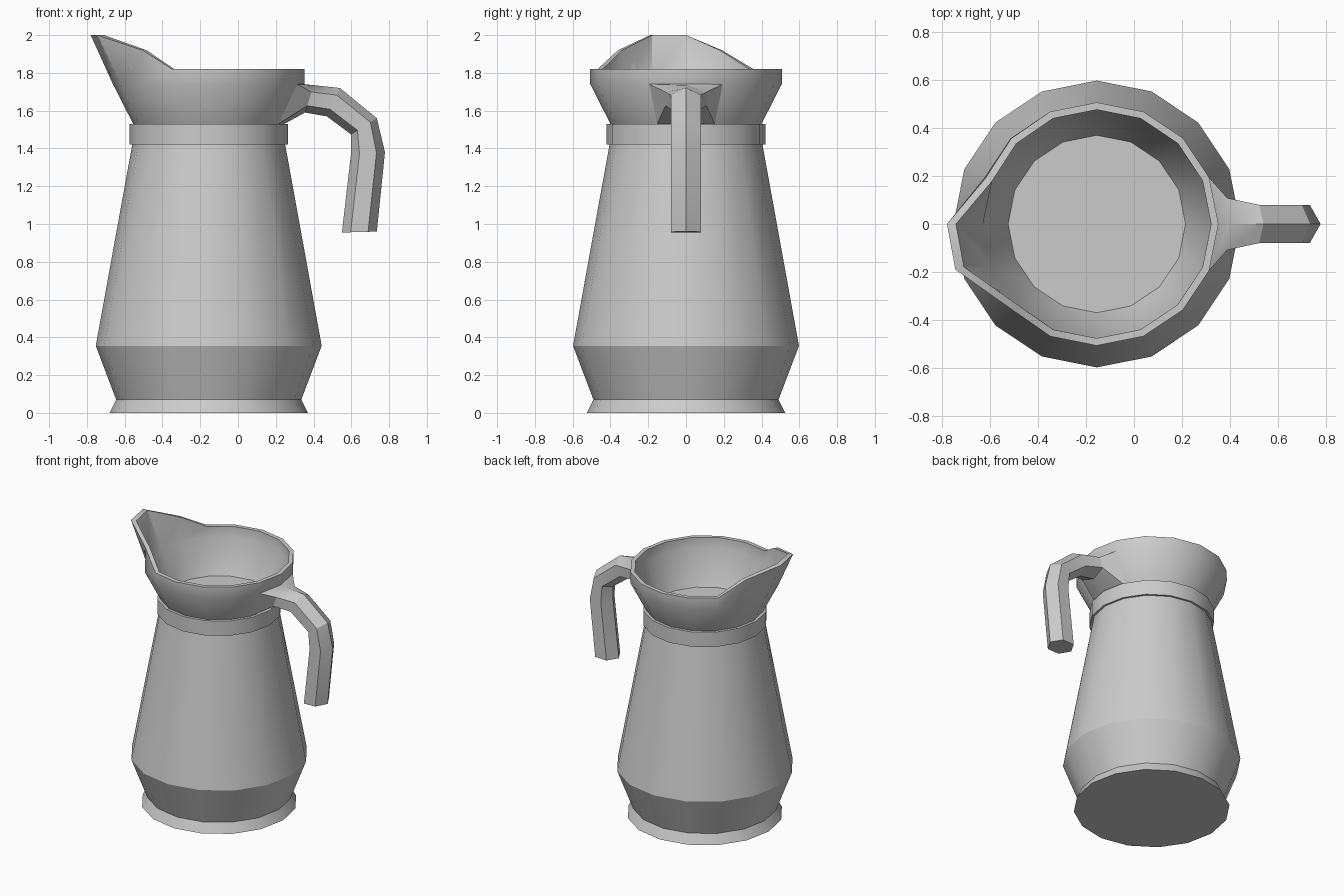
import bpy, math

if "Cube" in bpy.data.objects:
    bpy.data.objects.remove(bpy.data.objects["Cube"])

SIDES = 16
CX = -0.155


def ring(r, z):
    """One horizontal ring of the jug around its own axis."""
    return [(CX + r * math.cos(2 * math.pi * i / SIDES),
             r * math.sin(2 * math.pi * i / SIDES), z) for i in range(SIDES)]


def loft(name, rows, cap_start=False, cap_end=False, angle=30):
    """Skin closed rows of equal length into a mesh object."""
    n = len(rows[0])
    verts = [v for row in rows for v in row]
    faces = [(k * n + i, k * n + (i + 1) % n, (k + 1) * n + (i + 1) % n, (k + 1) * n + i)
             for k in range(len(rows) - 1) for i in range(n)]
    if cap_start:
        faces.append(tuple(reversed(range(n))))
    if cap_end:
        faces.append(tuple(range(len(verts) - n, len(verts))))
    mesh = bpy.data.meshes.new(name)
    mesh.from_pydata(verts, [], faces)
    obj = bpy.data.objects.new(name, mesh)
    bpy.context.collection.objects.link(obj)
    bpy.ops.object.select_all(action='DESELECT')
    obj.select_set(True)
    bpy.context.view_layer.objects.active = obj
    bpy.ops.object.shade_smooth_by_angle(angle=math.radians(angle))
    return obj


# rim pulled out and up into the pouring spout (vertex index: position)
spout = {6: (-0.512, 0.357, 1.82), 7: (-0.62, 0.19, 1.92), 8: (-0.78, 0, 2.0),
         9: (-0.745, -0.19, 2.0), 10: (-0.505, -0.36, 1.92)}
rim = [spout.get(i, v) for i, v in enumerate(ring(0.507, 1.82))]
inner_rim = [(CX + (x - CX) * 0.94, y * 0.94, z) for x, y, z in rim]

# jug: foot, belly, neck, flared rim, inside wall and inner floor
outside = [(0.525, 0), (0.49, 0.07), (0.598, 0.355), (0.405, 1.42),
           (0.42, 1.42), (0.42, 1.53), (0.40, 1.53), (0.507, 1.74)]
inside = [(0.475, 1.74), (0.37, 1.5)]
loft("jug_body",
     [ring(*p) for p in outside] + [rim, inner_rim] + [ring(*p) for p in inside],
     cap_start=True, cap_end=True)


def hexagon(outer, inner, half=0.08):
    """Handle section between its outer and inner ridge points (x, z)."""
    def at(t, y):
        return (outer[0] + (inner[0] - outer[0]) * t, y,
                outer[1] + (inner[1] - outer[1]) * t)
    return [at(0, 0), at(.25, half), at(.75, half), at(1, 0), at(.75, -half), at(.25, -half)]


# handle: grows out of the flared rim, arches over and hangs down
root = [(0.352, 0, 1.74), (0.313, 0.194, 1.74), (0.215, 0.153, 1.53),
        (0.245, 0, 1.53), (0.215, -0.153, 1.53), (0.313, -0.194, 1.74)]
loft("handle", [root,
                hexagon((0.40, 1.735), (0.355, 1.59), 0.108),
                hexagon((0.54, 1.72), (0.47, 1.57)),
                hexagon((0.735, 1.56), (0.598, 1.475)),
                hexagon((0.778, 1.38), (0.598, 1.37)),
                hexagon((0.735, 0.96), (0.55, 0.955))], cap_end=True, angle=25)

# make all face normals point outward
for obj in bpy.context.collection.objects:
    bpy.context.view_layer.objects.active = obj
    bpy.ops.object.mode_set(mode='EDIT')
    bpy.ops.mesh.select_all(action='SELECT')
    bpy.ops.mesh.normals_make_consistent(inside=False)
    bpy.ops.object.mode_set(mode='OBJECT')
